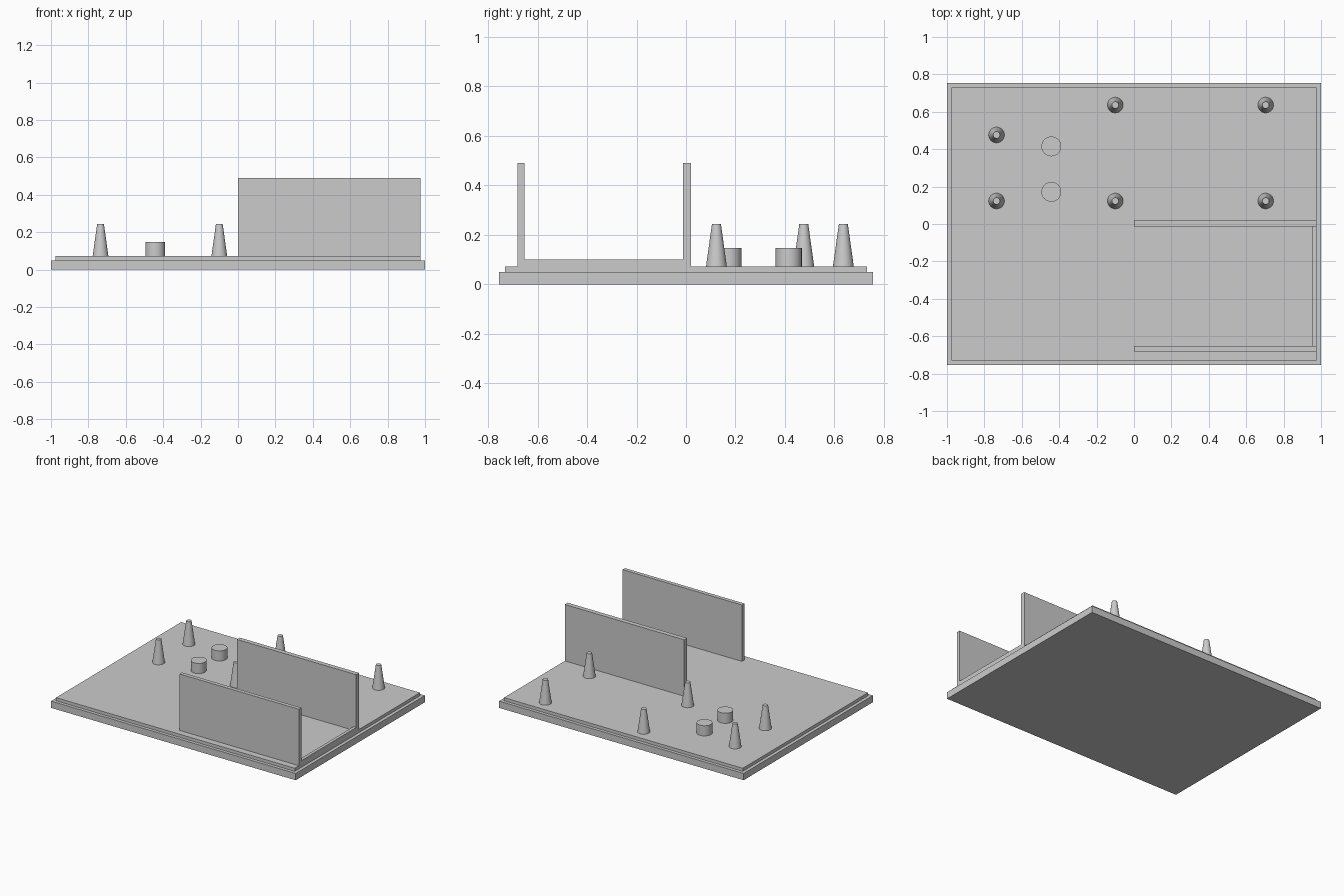
import bpy

cube = bpy.data.objects.get("Cube")
if cube:
    bpy.data.objects.remove(cube, do_unlink=True)

grey = bpy.data.materials.new("light_grey")
grey.use_nodes = True
colour = (0.6, 0.6, 0.6, 1)
grey.diffuse_color = colour
grey.node_tree.nodes["Principled BSDF"].inputs["Base Color"].default_value = colour


def finish(name):
    obj = bpy.context.object
    obj.name = name
    obj.data.materials.append(grey)
    return obj


def box(name, x, y, z):
    """Box from (min, max) ranges on each axis."""
    ranges = (x, y, z)
    bpy.ops.mesh.primitive_cube_add(size=1, location=[(a + b) / 2 for a, b in ranges])
    obj = finish(name)
    obj.scale = [b - a for a, b in ranges]
    bpy.ops.object.transform_apply(location=False, rotation=False, scale=True)


def post(name, x, y, bottom, top, r1, r2):
    bpy.ops.mesh.primitive_cone_add(vertices=48, radius1=r1, radius2=r2, depth=top - bottom,
                                    location=(x, y, (bottom + top) / 2))
    finish(name)
    bpy.ops.object.shade_smooth_by_angle()


BASE, DECK, WALL = 0.05, 0.073, 0.49

# Stepped base
box("base_plate", (-1, 1), (-0.755, 0.755), (0, BASE))
box("deck", (-0.976, 0.976), (-0.731, 0.731), (BASE, DECK))

# Walls and the low sill joining them
box("front_wall", (0, 0.976), (-0.682, -0.653), (DECK, WALL))
box("middle_wall", (0, 0.976), (-0.013, 0.021), (DECK, WALL))
box("side_sill", (0.953, 0.976), (-0.653, -0.013), (DECK, 0.1))

# Tapered pegs
for x, back in ((-0.735, 0.476), (-0.1, 0.636), (0.704, 0.636)):
    for y in (0.123, back):
        post("tapered_peg", x, y, DECK, 0.245, 0.042, 0.018)

# Short round studs
for y in (0.172, 0.415):
    post("round_stud", -0.442, y, DECK, 0.148, 0.053, 0.053)
